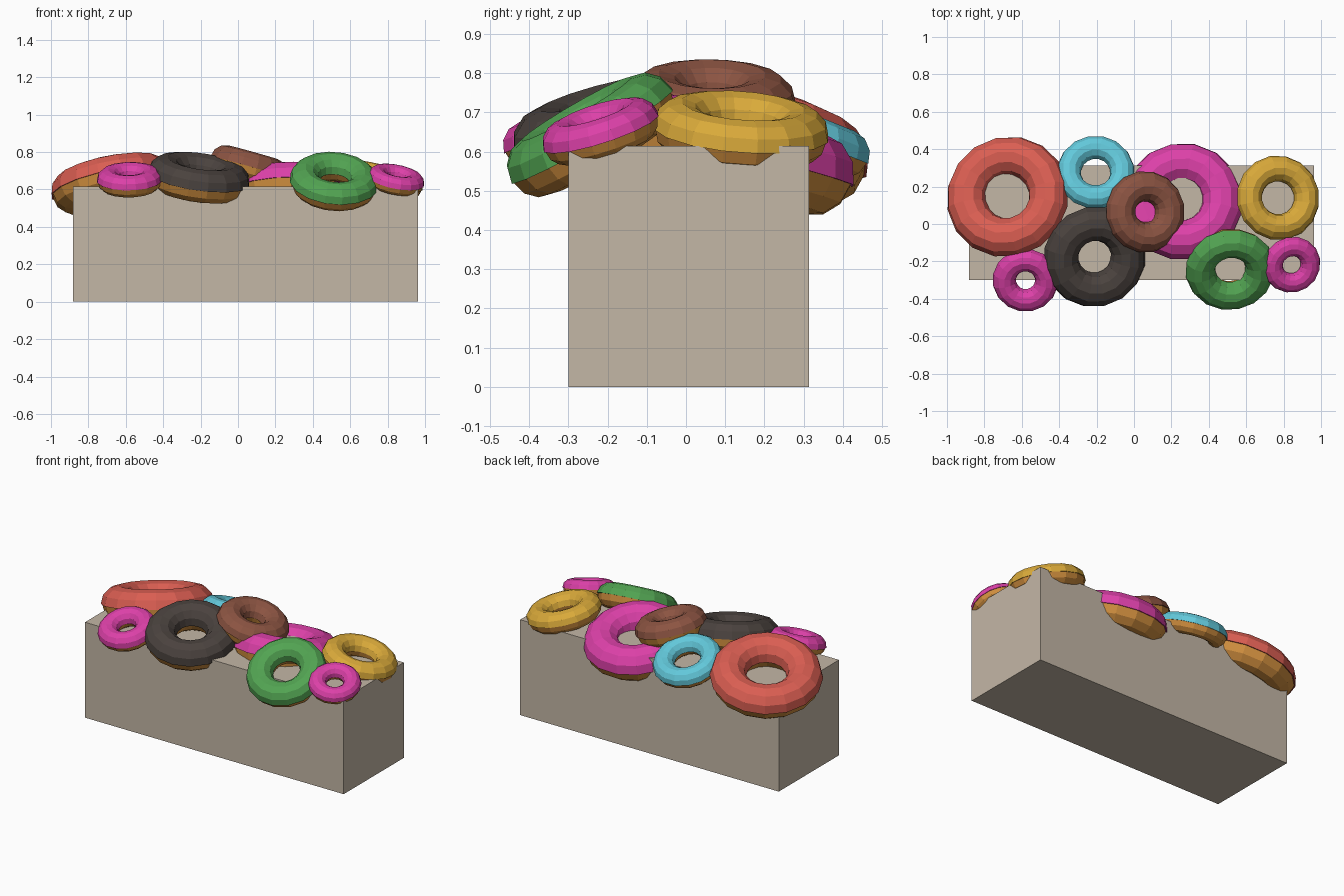
import bpy, bmesh, math
from mathutils import Vector, Matrix

if "Cube" in bpy.data.objects:
    bpy.data.objects.remove(bpy.data.objects["Cube"])


def mat(name, rgb):
    m = bpy.data.materials.new(name)
    lin = [(c / 255 / 12.92) if c < 10 else ((c / 255 + 0.055) / 1.055) ** 2.4 for c in rgb]
    m.diffuse_color = (*lin, 1)
    m.use_nodes = True
    m.node_tree.nodes["Principled BSDF"].inputs["Base Color"].default_value = m.diffuse_color
    return m


MATS = {n: mat(n, c) for n, c in {
    "stone": (196, 183, 166), "dough": (208, 142, 62), "red": (218, 94, 82),
    "magenta": (220, 64, 168), "green": (82, 164, 82), "black": (74, 66, 62),
    "brown": (140, 84, 66), "yellow": (218, 170, 58), "cyan": (98, 200, 218)}.items()}


def add(name, bm, matname, matrix=Matrix()):
    bmesh.ops.recalc_face_normals(bm, faces=bm.faces)
    me = bpy.data.meshes.new(name)
    bm.to_mesh(me)
    bm.free()
    me.materials.append(MATS[matname])
    ob = bpy.data.objects.new(name, me)
    ob.matrix_world = matrix
    bpy.context.collection.objects.link(ob)


def lathe(profile, n=16):
    """Sweep a closed (radius, height) profile round the local z axis."""
    bm = bmesh.new()
    rings = []
    for i in range(n):
        t = 2 * math.pi * (i + 0.5) / n
        rings.append([bm.verts.new((r * math.cos(t), r * math.sin(t), z)) for r, z in profile])
    k = len(profile)
    for i in range(n):
        a, b = rings[i], rings[(i + 1) % n]
        for j in range(k):
            bm.faces.new((a[j], b[j], b[(j + 1) % k], a[(j + 1) % k]))
    return bm


def arc(major, minor, start, end, steps):
    return [(major + minor * math.cos(math.radians(start + (end - start) * s / steps)),
             minor * math.sin(math.radians(start + (end - start) * s / steps)))
            for s in range(steps + 1)]


def donut(name, icing, centre, outer, hole, slope):
    major, minor = (outer + hole) / 2, (outer - hole) / 2
    normal = Vector((-slope[0], -slope[1], 1)).normalized()
    rot = Vector((0, 0, 1)).rotation_difference(normal).to_matrix().to_4x4()
    m = Matrix.Translation(centre) @ rot
    # dough ring
    add(name + "_dough", lathe(arc(major, minor * 0.95, 0, 330, 11)), "dough", m)
    # icing shell over the upper half
    shell = arc(major, minor * 1.02, 0, 180, 6) + arc(major, minor * 0.9, 180, 0, 6)
    add(name + "_icing", lathe(shell), icing, m)


# block
bm = bmesh.new()
bmesh.ops.create_cube(bm, size=1)
bmesh.ops.scale(bm, vec=(1.845, 0.613, 0.615), verts=bm.verts)
bmesh.ops.translate(bm, vec=(0.041, 0.007, 0.3075), verts=bm.verts)
add("block", bm, "stone")

# donuts: name, icing, centre, outer radius, hole radius, surface slope in x and y
for d in (
    ("red_donut", "red", (-0.675, 0.145, 0.625), 0.33, 0.12, (0.2, -0.25)),
    ("black_donut", "black", (-0.21, -0.175, 0.66), 0.275, 0.09, (-0.14, 0.25)),
    ("left_small_donut", "magenta", (-0.58, -0.30, 0.65), 0.175, 0.052, (0.02, 0.33)),
    ("cyan_donut", "cyan", (-0.205, 0.275, 0.645), 0.207, 0.08, (0.0, -0.4)),
    ("brown_donut", "brown", (0.06, 0.065, 0.72), 0.217, 0.058, (-0.28, -0.02)),
    ("large_magenta_donut", "magenta", (0.26, 0.12, 0.59), 0.32, 0.105, (0.04, -0.25)),
    ("green_donut", "green", (0.515, -0.24, 0.64), 0.24, 0.083, (-0.1, 0.58)),
    ("yellow_donut", "yellow", (0.77, 0.14, 0.65), 0.226, 0.09, (-0.24, -0.08)),
    ("right_small_donut", "magenta", (0.843, -0.217, 0.65), 0.155, 0.05, (-0.2, 0.32)),
):
    donut(*d)
